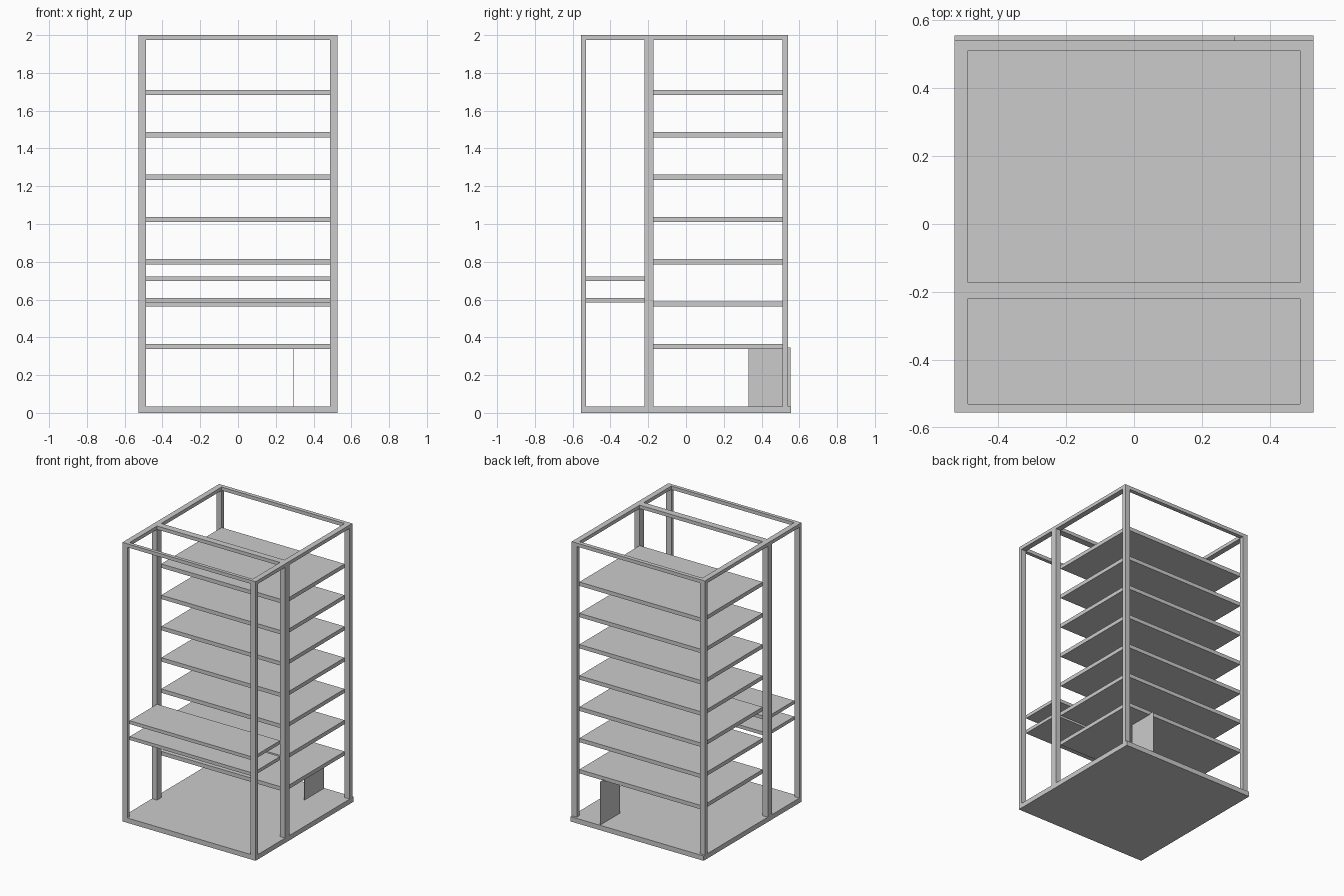
import bpy

if "Cube" in bpy.data.objects:
    bpy.data.objects.remove(bpy.data.objects["Cube"])

# one flat grey for the whole rack
grey = bpy.data.materials.new("light_grey")
grey.diffuse_color = (0.6, 0.6, 0.6, 1)
grey.use_nodes = True
grey.node_tree.nodes["Principled BSDF"].inputs["Base Color"].default_value = grey.diffuse_color


def box(name, x, y, z):
    """Axis-aligned box from (min, max) ranges."""
    bpy.ops.mesh.primitive_cube_add(
        size=1, location=[(a + b) / 2 for a, b in (x, y, z)])
    ob = bpy.context.object
    ob.name = name
    ob.scale = [b - a for a, b in (x, y, z)]
    bpy.ops.object.transform_apply(location=False, rotation=False, scale=True)
    ob.data.materials.append(grey)
    return ob


OUT, INN = 0.528, 0.488          # outer and inner half width
FLOOR, RAIL, TOP = 0.035, 1.975, 2.0
inner = (-INN, INN)
frames = {"front": (-0.555, -0.53), "middle": (-0.22, -0.172), "back": (0.511, 0.54)}
sides = {"left": (-OUT, -INN), "right": (INN, OUT)}

# base plate
box("base_plate", (-OUT, OUT), (-0.555, 0.555), (0, FLOOR))

# posts and top cross beams
for row, y in frames.items():
    for side, x in sides.items():
        box(f"{row}_{side}_post", x, y, (FLOOR, TOP))
    box(f"{row}_top_beam", inner, y, (RAIL, TOP))

# top side rails between the posts
for side, x in sides.items():
    box(f"{side}_front_top_rail", x, (-0.53, -0.22), (RAIL, TOP))
    box(f"{side}_back_top_rail", x, (-0.172, 0.511), (RAIL, TOP))

# seven main shelves, evenly spaced
for i in range(7):
    z = 0.338 + i * 0.224
    box(f"main_shelf_{i + 1}", inner, (-0.172, 0.511), (z, z + 0.028))

# two shallow front shelves
for name, z in (("lower", 0.585), ("upper", 0.699)):
    box(f"{name}_front_shelf", inner, (-0.53, -0.22), (z, z + 0.024))

# thin upright divider at the back of the floor
box("floor_divider", (0.294, 0.296), (0.33, 0.552), (FLOOR, 0.345))
